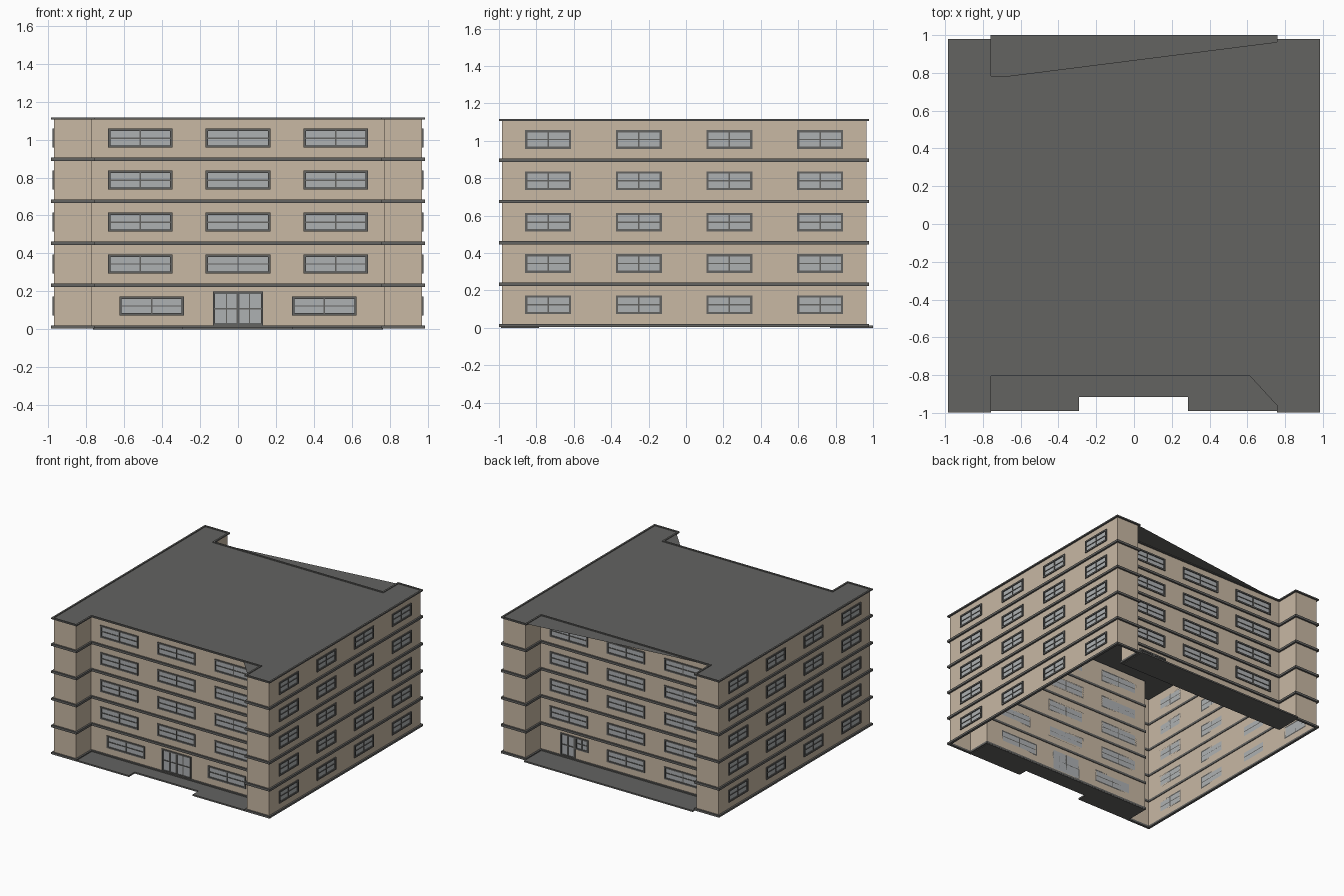
import bpy, bmesh
from mathutils import Vector

if "Cube" in bpy.data.objects:
    bpy.data.objects.remove(bpy.data.objects["Cube"])

def material(name, rgb):
    m = bpy.data.materials.new(name)
    m.diffuse_color = (*rgb, 1)
    m.use_nodes = True
    m.node_tree.nodes["Principled BSDF"].inputs["Base Color"].default_value = m.diffuse_color
    return m

BEIGE = material("beige_wall", (0.58, 0.48, 0.37))
DARK = material("dark_trim", (0.125, 0.125, 0.12))
GLASS = material("glass", (0.42, 0.44, 0.45))
FLOOR, STOREYS, TOP = 0.221, 5, 1.107
CY = -0.01

def finish(bm, name, mat, recalc=False):
    if recalc:
        bmesh.ops.recalc_face_normals(bm, faces=bm.faces)
    me = bpy.data.meshes.new(name)
    bm.to_mesh(me)
    bm.free()
    me.materials.append(mat)
    ob = bpy.data.objects.new(name, me)
    bpy.context.collection.objects.link(ob)

def face(bm, pts):
    bm.faces.new([bm.verts.new(p) for p in pts])

def outline(o=0.0):
    """Counter-clockwise H-shaped plan, pushed outward by o."""
    X, I, Y, R = 0.97 + o, 0.77 - o, 0.975 + o, 0.78 + o
    half = [(-X, -Y), (-I, -Y), (-I, -R), (I, -R), (I, -Y), (X, -Y)]
    pts = half + [(-x, -y) for x, y in half]
    return [(x, y + CY) for x, y in pts]

def prism(bm, pts, z0, z1):
    lo = [bm.verts.new((x, y, z0)) for x, y in pts]
    hi = [bm.verts.new((x, y, z1)) for x, y in pts]
    bm.faces.new(lo[::-1])
    bm.faces.new(hi)
    for i in range(len(pts)):
        j = (i + 1) % len(pts)
        bm.faces.new((lo[i], lo[j], hi[j], hi[i]))

def ring(bm, z0, z1, outer=0.014, inner=-0.006):
    loops = [[bm.verts.new((x, y, z)) for x, y in outline(o)]
             for o, z in ((outer, z0), (outer, z1), (inner, z1), (inner, z0))]
    for k in range(4):
        a, b = loops[k], loops[(k + 1) % 4]
        for i in range(12):
            j = (i + 1) % 12
            bm.faces.new((a[i], a[j], b[j], b[i]))

walls, frames, bars, panes = (bmesh.new() for _ in range(4))

def opening(at, u0, u1, z0, z1, cols, rows, heavy=()):
    """Frame, glazing bars and pane; returns the hole in the wall."""
    def slab(bm, a, b, c, d, depth):
        p, q = at(a, c, 0), at(b, c, 0)
        r, s = at(b, c, depth), at(a, c, depth)
        prism(bm, [v.xy for v in (p, q, r, s)], c, d)
    t, w = 0.012, 0.0035
    slab(frames, u0, u1, z0, z0 + t, 0.008)
    slab(frames, u0, u1, z1 - t, z1, 0.008)
    slab(frames, u0, u0 + t, z0 + t, z1 - t, 0.008)
    slab(frames, u1 - t, u1, z0 + t, z1 - t, 0.008)
    a, b, c, d = u0 + t, u1 - t, z0 + t, z1 - t
    for i in range(1, cols):
        u = a + (b - a) * i / cols
        k = w * 2.2 if i in heavy else w
        slab(bars, u - k, u + k, c, d, 0.005)
    for i in range(1, rows):
        z = c + (d - c) * i / rows
        slab(bars, a, b, z - w, z + w, 0.0045)
    face(panes, [at(a, c, 0), at(b, c, 0), at(b, d, 0), at(a, d, 0)])
    return (a, b, c, d)

def openings_for(edge, k):
    """(centre, width, bottom, top, columns, rows, heavy bars) per storey."""
    z0, z1 = 0.073 + FLOOR * k, 0.173 + FLOOR * k
    if edge in (5, 11):
        return [(u, 0.246, z0, z1, 2, 2, ()) for u in (-0.727, -0.242, 0.242, 0.727)]
    if edge == 2 and k == 0:
        return [(-0.455, 0.34, z0, z1, 2, 2, ()), (0.455, 0.34, z0, z1, 2, 2, ()),
                (0, 0.265, 0.018, 0.2, 4, 2, (2,))]
    if edge == 8 and k == 0:
        return [(-0.525, 0.135, 0.018, 0.2, 2, 2, ()), (-0.3985, 0.117, 0.1, 0.2, 2, 2, ()),
                (0, 0.34, z0, z1, 2, 2, ()), (0.515, 0.34, z0, z1, 2, 2, ())]
    if edge in (2, 8):
        return [(u, 0.34, z0, z1, 2, 2, ()) for u in (-0.515, 0, 0.515)]
    return []

# Thin wall sheets with window and door openings, one strip per storey
plan = [Vector((x, y, 0)) for x, y in outline()]
for e in range(12):
    p, q = plan[e], plan[(e + 1) % 12]
    half, mid, d = (q - p).length / 2, (p + q) / 2, (q - p).normalized()
    n = Vector((d.y, -d.x, 0))
    at = lambda u, z, depth: mid + d * u + n * depth + Vector((0, 0, z))
    for k in range(STOREYS):
        lo = 0.01 + FLOOR * k
        hi = TOP if k == STOREYS - 1 else lo + FLOOR
        holes = [opening(at, c - w / 2, c + w / 2, z0, z1, cols, rows, heavy)
                 for c, w, z0, z1, cols, rows, heavy in openings_for(e, k)]
        us = sorted({-half, half, *(v for h in holes for v in h[:2])})
        zs = sorted({lo, hi, *(v for h in holes for v in h[2:])})
        for a, b in zip(us, us[1:]):
            for c, f in zip(zs, zs[1:]):
                um, zm = (a + b) / 2, (c + f) / 2
                if not any(h[0] < um < h[1] and h[2] < zm < h[3] for h in holes):
                    face(walls, [at(a, c, 0), at(b, c, 0), at(b, f, 0), at(a, f, 0)])
bmesh.ops.remove_doubles(walls, verts=walls.verts, dist=1e-5)
finish(walls, "walls", BEIGE)
finish(frames, "window_and_door_frames", DARK, True)
finish(bars, "glazing_bars", DARK, True)
finish(panes, "glass_panes", GLASS)

# Storey ledges and the roof edge band
bm = bmesh.new()
for k in range(STOREYS):
    z = 0.012 + FLOOR * k
    ring(bm, z - (0.007 if k == 0 else 0.009), z + 0.009)
ring(bm, TOP - 0.002, TOP + 0.009, inner=0.0)
finish(bm, "storey_ledges", DARK, True)

# Roof deck with the sloping corner pieces over both recesses
bm = bmesh.new()
z = TOP + 0.003
face(bm, [(x, y, z) for x, y in outline()])
face(bm, [(-0.77, 0.77, z), (0.77, 0.77, z), (0.77, 0.965, z)])
face(bm, [(0.6, -0.79, z), (0.77, -0.975, z), (0.77, -0.79, z)])
finish(bm, "roof_deck", DARK)

# Ground paving in the front and back recesses
bm = bmesh.new()
prism(bm, [(-0.765, -0.785), (-0.765, -0.99), (-0.29, -0.99), (-0.29, -0.915),
           (0.285, -0.915), (0.285, -0.99), (0.765, -0.99), (0.765, -0.785)], 0, 0.012)
prism(bm, [(-0.76, 0.77), (0.76, 0.77), (0.76, 1.0), (-0.76, 1.0)], 0, 0.012)
finish(bm, "recess_paving", DARK, True)
